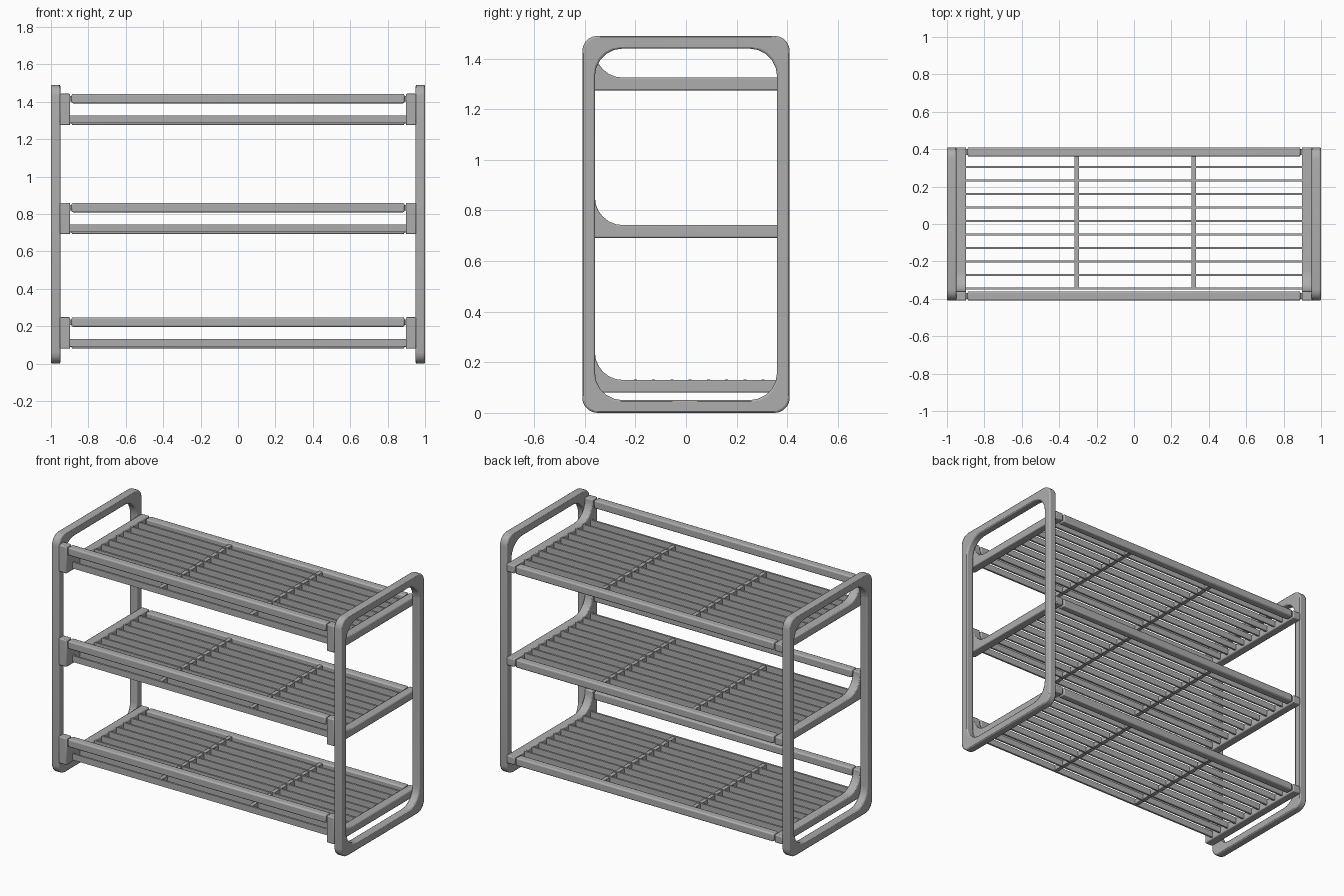
import bpy, bmesh, math

if "Cube" in bpy.data.objects:
    bpy.data.objects.remove(bpy.data.objects["Cube"])

grey = bpy.data.materials.new("satin grey")
grey.diffuse_color = (0.42, 0.42, 0.42, 1)
grey.use_nodes = True
grey.node_tree.nodes["Principled BSDF"].inputs["Base Color"].default_value = grey.diffuse_color


def finish(bm, name, bevel=0.0, segments=2):
    """Turn a bmesh into a named, softly bevelled object."""
    bmesh.ops.recalc_face_normals(bm, faces=bm.faces)
    me = bpy.data.meshes.new(name)
    bm.to_mesh(me)
    bm.free()
    me.materials.append(grey)
    ob = bpy.data.objects.new(name, me)
    bpy.context.collection.objects.link(ob)
    bpy.ops.object.select_all(action='DESELECT')
    ob.select_set(True)
    bpy.context.view_layer.objects.active = ob
    bpy.ops.object.shade_smooth_by_angle(angle=math.radians(35))
    if bevel:
        mod = ob.modifiers.new("soft edges", 'BEVEL')
        mod.width = bevel
        mod.segments = segments
        mod.limit_method = 'ANGLE'
        mod.angle_limit = math.radians(50)
    return ob


def add_box(bm, x0, x1, y0, y1, z0, z1):
    vs = bmesh.ops.create_cube(bm, size=1)['verts']
    for v in vs:
        v.co = ((x0 + x1) / 2 + v.co.x * (x1 - x0),
                (y0 + y1) / 2 + v.co.y * (y1 - y0),
                (z0 + z1) / 2 + v.co.z * (z1 - z0))


def box(name, *dims, bevel=0.0):
    bm = bmesh.new()
    add_box(bm, *dims)
    return finish(bm, name, bevel)


def rounded_rect(y, z0, z1, r, n=5):
    """Points of a rounded rectangle in the YZ plane."""
    pts = []
    for k, (cy, cz) in enumerate([(y - r, z1 - r), (r - y, z1 - r),
                                  (r - y, z0 + r), (y - r, z0 + r)]):
        for i in range(n + 1):
            a = math.pi / 2 * (k + i / n)
            pts.append((cy + r * math.cos(a), cz + r * math.sin(a)))
    return pts


def side_frame(name, x0, x1):
    bm = bmesh.new()
    outer = rounded_rect(0.41, 0.0, 1.49, 0.06)
    inner = rounded_rect(0.36, 0.05, 1.44, 0.11)
    rings = [[bm.verts.new((x, y, z)) for y, z in pts]
             for x, pts in ((x0, outer), (x1, outer), (x1, inner), (x0, inner))]
    n = len(outer)
    for k in range(4):
        a, b = rings[k], rings[(k + 1) % 4]
        for i in range(n):
            j = (i + 1) % n
            bm.faces.new((a[i], a[j], b[j], b[i]))
    finish(bm, name, 0.008)


def end_bracket(name, x0, x1, z):
    """L-shaped shelf end with a concave curve up to the front rail."""
    pts = [(-0.41, 0), (0.41, 0), (0.41, 0.05), (-0.25, 0.05)]
    for i in range(1, 7):
        a = math.pi / 2 * i / 6
        pts.append((-0.25 - 0.11 * math.sin(a), 0.16 - 0.11 * math.cos(a)))
    pts += [(-0.36, 0.168), (-0.41, 0.168)]
    bm = bmesh.new()
    face = bm.faces.new([bm.verts.new((x0, y, z + h)) for y, h in pts])
    ext = bmesh.ops.extrude_face_region(bm, geom=[face])
    for v in ext['geom']:
        if isinstance(v, bmesh.types.BMVert):
            v.co.x = x1
    finish(bm, name, 0.006)


# Side frames
side_frame("left_frame", -1.0, -0.95)
side_frame("right_frame", 0.95, 1.0)

# Three identical shelves
for level, z in (("bottom", 0.08), ("middle", 0.692), ("top", 1.275)):
    end_bracket(level + "_left_bracket", -0.952, -0.897, z)
    end_bracket(level + "_right_bracket", 0.897, 0.952, z)

    # raised front rail and low back rail, with thin pins into the brackets
    for part, y, h in (("front_rail", -0.385, 0.142), ("back_rail", 0.385, 0.025)):
        box(f"{level}_{part}", -0.89, 0.89, y - 0.025, y + 0.025,
            z + h - 0.025, z + h + 0.025, bevel=0.008)
        box(f"{level}_{part}_pin", -0.91, 0.91, y - 0.015, y + 0.015,
            z + h - 0.015, z + h + 0.015)

    # ten thin upright slats
    bm = bmesh.new()
    for i in range(10):
        y = 0.305 - i * 0.0722
        add_box(bm, -0.9, 0.9, y - 0.006, y + 0.006, z + 0.012, z + 0.051)
    finish(bm, level + "_slats")

    # two cross bars joining the slats
    bm = bmesh.new()
    for x in (-0.305, 0.32):
        add_box(bm, x - 0.012, x + 0.012, -0.345, 0.37, z + 0.017, z + 0.046)
    finish(bm, level + "_cross_bars")
